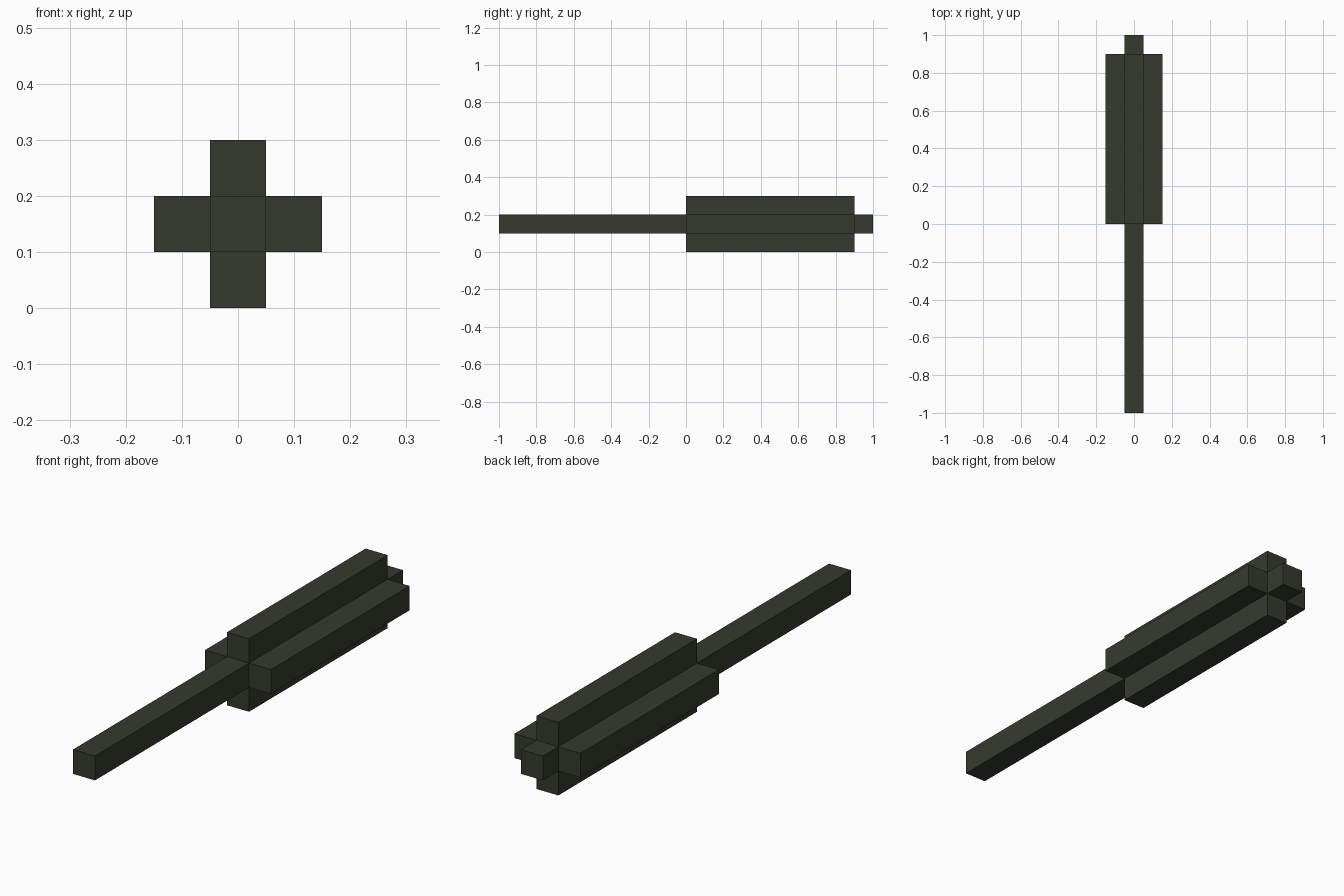
import bpy

cube = bpy.data.objects.get("Cube")
if cube:
    bpy.data.objects.remove(cube, do_unlink=True)

# Single dark olive material
olive = bpy.data.materials.new("dark_olive")
olive.use_nodes = True
colour = (0.036, 0.042, 0.027, 1)
olive.diffuse_color = colour
olive.node_tree.nodes["Principled BSDF"].inputs["Base Color"].default_value = colour

T = 0.1        # thickness of the rod and of every block
MID = 0.15     # height of the rod's axis


def bar(name, x, z, y0, y1):
    """Square bar running along y from y0 to y1."""
    bpy.ops.mesh.primitive_cube_add(size=1, location=(x, (y0 + y1) / 2, z))
    ob = bpy.context.object
    ob.name = ob.data.name = name
    ob.scale = (T, y1 - y0, T)
    bpy.ops.object.transform_apply(location=False, rotation=False, scale=True)
    ob.data.materials.append(olive)


# Central rod: handle in front, short tip at the back
bar("central_rod", 0, MID, -1, 1)

# Four blocks around the rear half, forming a cross section
for name, dx, dz in (("left", 1, 0), ("right", -1, 0), ("upper", 0, 1), ("lower", 0, -1)):
    bar(name + "_head_block", dx * T, MID + dz * T, 0, 0.9)
